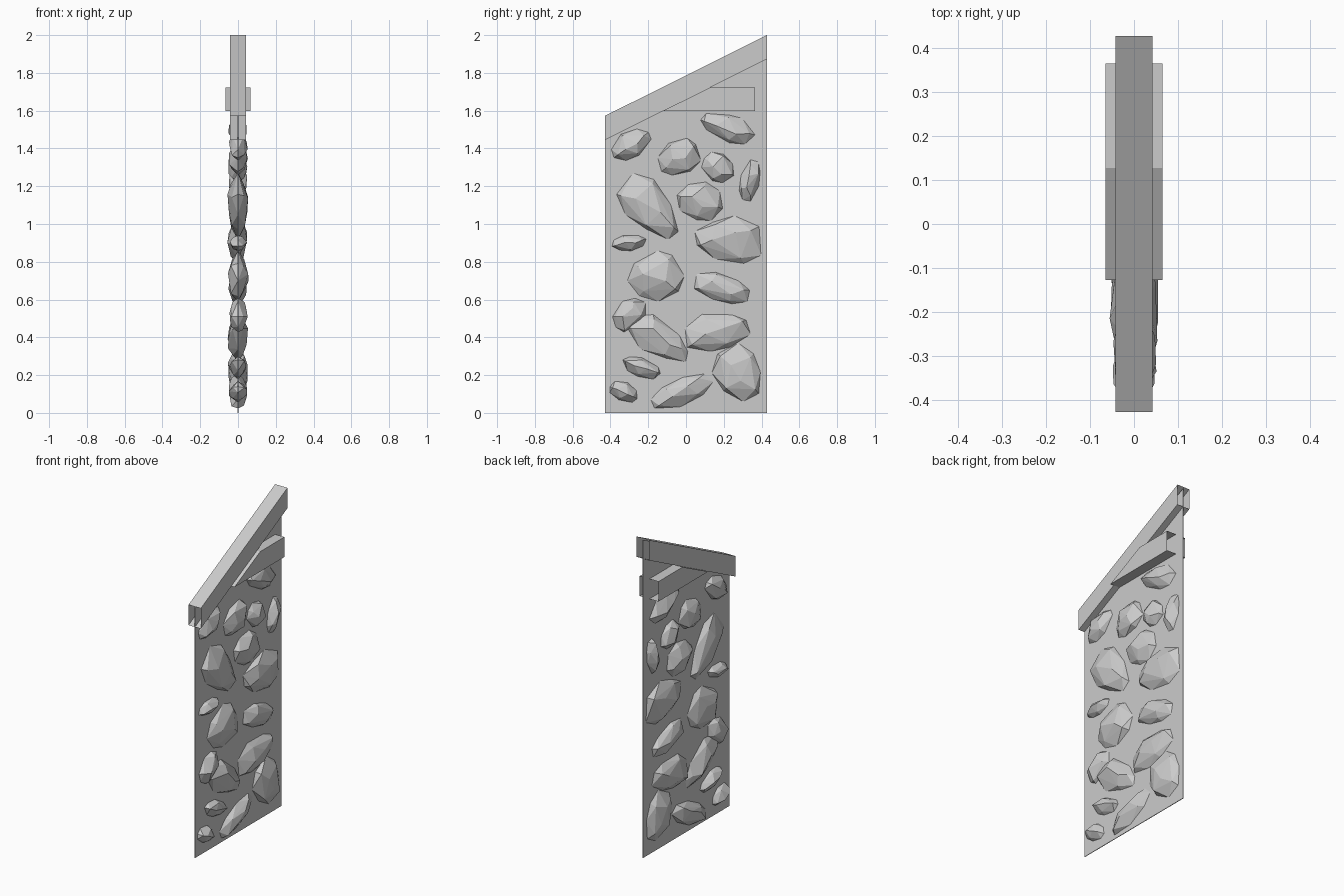
import bpy, bmesh, math, random
from mathutils import Vector

random.seed(4)
if "Cube" in bpy.data.objects:
    bpy.data.objects.remove(bpy.data.objects["Cube"], do_unlink=True)

grey = bpy.data.materials.new("light_grey")
grey.use_nodes = True
colour = (0.6, 0.6, 0.6, 1)
grey.diffuse_color = colour
grey.node_tree.nodes["Principled BSDF"].inputs["Base Color"].default_value = colour


def finish(bm, name):
    mesh = bpy.data.meshes.new(name)
    bm.to_mesh(mesh)
    bm.free()
    mesh.materials.append(grey)
    obj = bpy.data.objects.new(name, mesh)
    bpy.context.collection.objects.link(obj)
    return obj


def prism(name, outline, half_width, open_sides=()):
    """Side outline in y and z, spread across x; listed sides are left open."""
    bm = bmesh.new()
    left = [bm.verts.new((half_width, y, z)) for y, z in outline]
    right = [bm.verts.new((-half_width, y, z)) for y, z in outline]
    bm.faces.new(left)
    bm.faces.new(right[::-1])
    for i in range(len(outline)):
        if i not in open_sides:
            j = (i + 1) % len(outline)
            bm.faces.new((left[i], right[i], right[j], left[j]))
    bmesh.ops.recalc_face_normals(bm, faces=bm.faces)
    return finish(bm, name)


def stone(name, y, z, length, width, angle, taper):
    """Faceted stone set through the wall, bulging on both sides."""
    turn = math.radians(angle)
    along = Vector((0, math.cos(turn), math.sin(turn)))
    across = Vector((0, -math.sin(turn), math.cos(turn)))
    depth = 0.04 + 0.1 * min(width, 0.12)
    bm = bmesh.new()

    def point(x, u, v):
        v *= 1 + taper * u
        bm.verts.new(Vector((x, y, z)) + along * (u * length) + across * (v * width))

    # outline in the wall plane
    count = 8
    start = random.uniform(0, 0.6)
    ring = []
    for i in range(count):
        a = start + math.tau * (i + random.uniform(-0.2, 0.2)) / count
        r = random.uniform(0.98, 1.12)
        ring.append((math.cos(a) * r, math.sin(a) * r))
        point(0, *ring[-1])
    # shoulder and ridge on each side
    for side in (-1, 1):
        for u, v in ring[::2]:
            s = random.uniform(0.7, 0.88)
            point(side * depth * random.uniform(0.5, 0.75), u * s, v * s)
        for u in (-0.35, 0.3):
            point(side * depth * random.uniform(0.9, 1.1),
                  u + random.uniform(-0.1, 0.1), random.uniform(-0.3, 0.3))
    hull = bmesh.ops.convex_hull(bm, input=bm.verts)
    loose = [v for v in bm.verts if not v.link_faces]
    bmesh.ops.delete(bm, geom=loose, context="VERTS")
    bmesh.ops.recalc_face_normals(bm, faces=bm.faces)
    return finish(bm, name)


# Thin wall panel with a sloping top
end = 0.428
prism("wall_panel", [(-end, 0), (end, 0), (end, 1.99), (-end, 1.565)], 0.002)

# Sloping roof beam, hollow at both ends
prism("roof_beam", [(-end, 1.445), (end, 1.873), (end, 2), (-end, 1.573)],
      0.0425, open_sides=(1, 3))

# Level beam tucked under the slope, hollow at the back end
prism("level_beam", [(-0.127, 1.597), (0.365, 1.597), (0.365, 1.722), (0.127, 1.722)],
      0.065, open_sides=(1,))

# Stones: y, z, half length, half width (hundredths), tilt (degrees), taper (tenths)
stones = [
    (-29, 142, 11, 7, 35, 0), (-4, 135, 12, 9, 25, 1), (22, 151, 15, 7, -20, 3),
    (17, 130, 9, 7, -35, 0), (34, 123, 11, 5, 78, 0), (7, 112, 12, 10, -20, 1),
    (-20, 109, 20, 11, -48, -3), (22, 92, 18, 12, -5, 4), (-30, 90, 9, 4, 5, 0),
    (-16, 72, 14, 13, 20, 0), (19, 66, 16, 7, -18, -1), (-30, 52, 10, 7, 50, 0),
    (17, 43, 18, 10, 8, -2), (-14, 39, 18, 9, -33, -3), (-24, 24, 10, 5, -20, 0),
    (28, 21, 15, 12, -60, -2), (-33, 11, 8, 5, -30, 0), (-3, 11, 17, 7, 22, 1),
]
for i, (y, z, length, width, tilt, taper) in enumerate(stones):
    stone(f"stone_{i + 1}", y / 100, z / 100, length / 100, width / 100, tilt, taper / 10)
